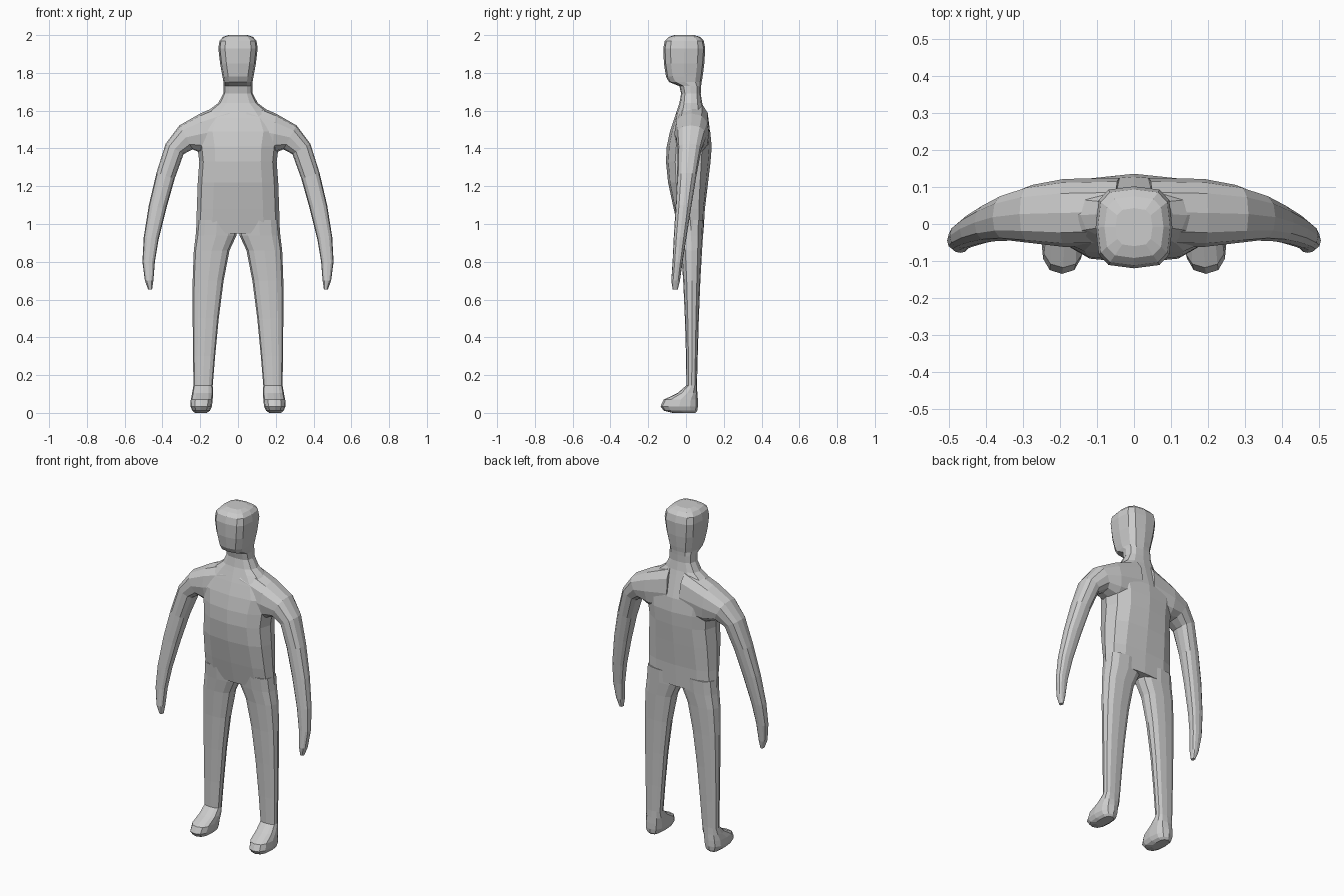
import bpy, bmesh, math

skin = bpy.data.materials.new("plain grey")
skin.diffuse_color = (0.6, 0.6, 0.6, 1)


def loft(name, sections, side=1, sides=12):
    """Skin rounded rings; section = (ax, az, bx, bz, y_front, y_back, squareness)."""
    bm = bmesh.new()
    rings = []
    for ax, az, bx, bz, y0, y1, p in sections:
        ring = []
        for i in range(sides):
            t = 2 * math.pi * i / sides
            c, s = math.cos(t), math.sin(t)
            u = math.copysign(abs(c) ** (2 / p), c) if abs(c) > 1e-6 else 0
            v = math.copysign(abs(s) ** (2 / p), s) if abs(s) > 1e-6 else 0
            x = (ax + bx) / 2 + u * (bx - ax) / 2
            z = (az + bz) / 2 + u * (bz - az) / 2
            y = (y0 + y1) / 2 + v * (y1 - y0) / 2
            ring.append(bm.verts.new((x * side, y, z)))
        rings.append(ring)
    for r, q in zip(rings, rings[1:]):
        for i in range(sides):
            j = (i + 1) % sides
            bm.faces.new((r[i], r[j], q[j], q[i]))
    bm.faces.new(rings[0])
    bm.faces.new(rings[-1])
    bmesh.ops.recalc_face_normals(bm, faces=bm.faces)
    me = bpy.data.meshes.new(name)
    bm.to_mesh(me)
    bm.free()
    me.materials.append(skin)
    ob = bpy.data.objects.new(name, me)
    bpy.context.collection.objects.link(ob)
    return ob


# Trunk, neck and head: z, half width, front, back, squareness
trunk = [
    (0.95, 0.222, -0.035, 0.092, 2.8), (1.08, 0.218, -0.065, 0.10, 2.8),
    (1.22, 0.213, -0.095, 0.117, 2.7), (1.33, 0.205, -0.106, 0.130, 2.6),
    (1.41, 0.215, -0.102, 0.136, 2.5), (1.49, 0.235, -0.085, 0.128, 2.5),
    (1.56, 0.20, -0.062, 0.108, 2.5), (1.61, 0.145, -0.045, 0.094, 2.5),
    (1.64, 0.105, -0.035, 0.086, 2.6), (1.69, 0.078, -0.026, 0.078, 2.8),
    (1.73, 0.076, -0.035, 0.080, 2.8), (1.752, 0.077, -0.090, 0.083, 2.8),
    (1.78, 0.082, -0.106, 0.088, 3.0), (1.85, 0.095, -0.117, 0.097, 3.2),
    (1.93, 0.104, -0.120, 0.102, 3.4), (1.97, 0.098, -0.112, 0.094, 3.4),
    (1.99, 0.080, -0.092, 0.075, 3.2), (2.00, 0.050, -0.060, 0.043, 3.0),
]
body = loft("body", [(-w, z, w, z, f, b, p) for z, w, f, b, p in trunk])

# Arm from the chest to the hand: inner x z, outer x z, front, back
arm = [
    (0.03, 1.36, 0.05, 1.65, -0.06, 0.125), (0.18, 1.37, 0.20, 1.585, -0.062, 0.122),
    (0.24, 1.395, 0.31, 1.522, -0.052, 0.106), (0.288, 1.37, 0.383, 1.425, -0.045, 0.082),
    (0.335, 1.24, 0.432, 1.27, -0.047, 0.055), (0.380, 1.08, 0.472, 1.10, -0.055, 0.028),
    (0.420, 0.92, 0.499, 0.93, -0.065, 0.002), (0.440, 0.80, 0.506, 0.80, -0.071, -0.018),
    (0.448, 0.70, 0.493, 0.70, -0.078, -0.032), (0.455, 0.652, 0.475, 0.652, -0.070, -0.044),
]

# Leg from the hip to the sole: z, inner x, outer x, front, back
leg = [
    (1.02, 0.006, 0.217, -0.045, 0.094), (0.94, 0.008, 0.224, -0.036, 0.090),
    (0.86, 0.045, 0.234, -0.027, 0.085), (0.70, 0.076, 0.240, -0.015, 0.076),
    (0.50, 0.102, 0.240, -0.006, 0.068), (0.30, 0.121, 0.238, 0.0, 0.062),
    (0.145, 0.134, 0.236, 0.002, 0.058), (0.105, 0.132, 0.243, -0.045, 0.060),
    (0.070, 0.134, 0.250, -0.118, 0.063), (0.035, 0.138, 0.252, -0.135, 0.063),
    (0.012, 0.148, 0.242, -0.118, 0.060), (0.0, 0.165, 0.228, -0.070, 0.050),
]

limbs = []
for side, label in ((1, "left"), (-1, "right")):
    limbs.append(loft(label + "_arm", [s + (2.5,) for s in arm], side))
    limbs.append(loft(label + "_leg", [(i, z, o, z, f, b, 2.6) for z, i, o, f, b in leg], side))

# Fuse limbs into one closed body
bpy.context.view_layer.objects.active = body
for limb in limbs:
    mod = body.modifiers.new("join", 'BOOLEAN')
    mod.operation = 'UNION'
    mod.solver = 'EXACT'
    mod.object = limb
    bpy.ops.object.modifier_apply(modifier=mod.name)
    bpy.data.objects.remove(limb)
